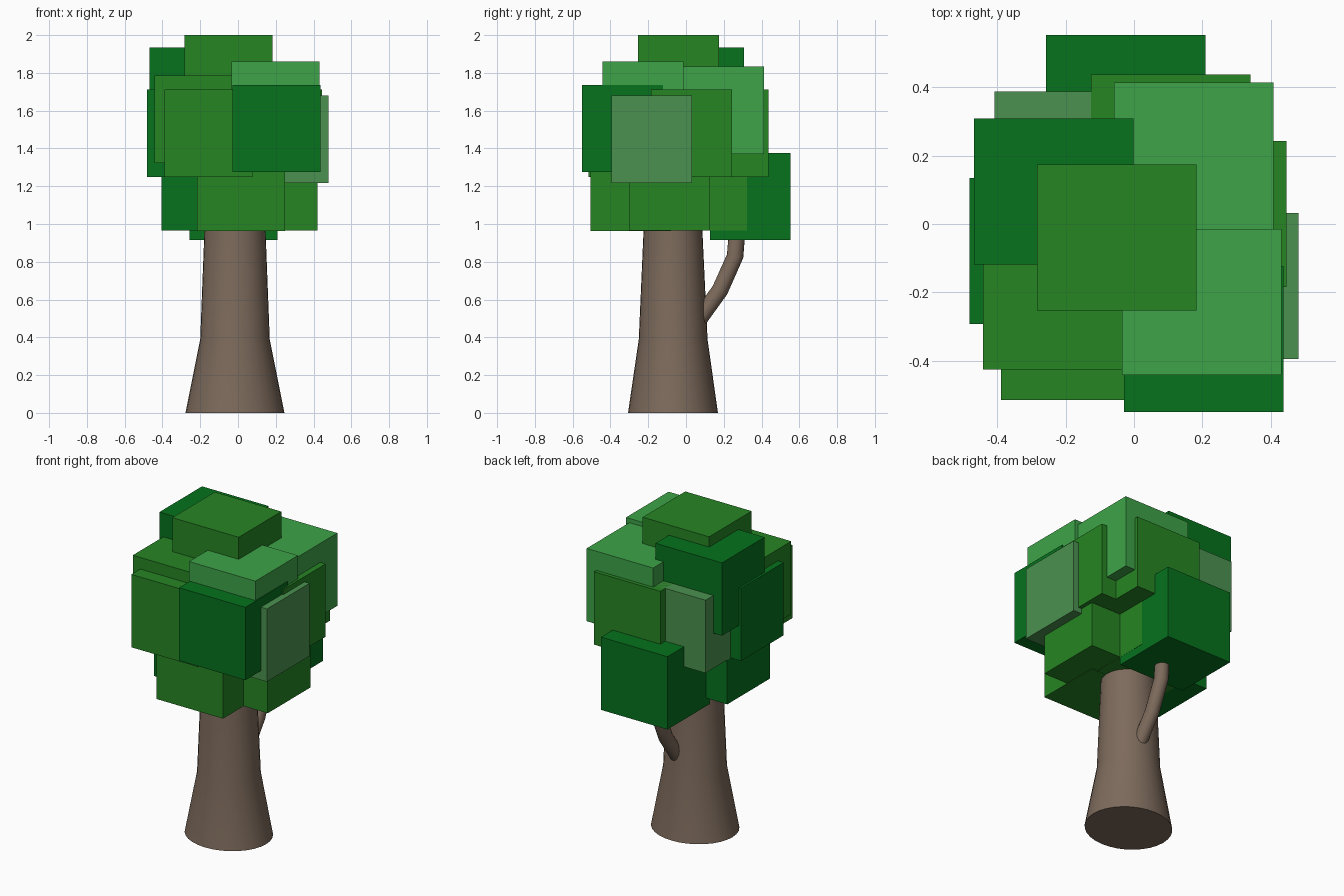
import bpy, bmesh, math
from mathutils import Vector

if "Cube" in bpy.data.objects:
    bpy.data.objects.remove(bpy.data.objects["Cube"])


def material(name, rgb):
    m = bpy.data.materials.new(name)
    m.diffuse_color = [(c / 255) ** 2.2 for c in rgb] + [1]
    m.use_nodes = True
    m.node_tree.nodes["Principled BSDF"].inputs["Base Color"].default_value = m.diffuse_color
    return m


BARK = material("bark", (124, 106, 92))
MID = material("leaf_mid", (42, 132, 40))
DARK = material("leaf_dark", (14, 114, 35))
LIGHT = material("leaf_light", (64, 162, 74))
PALE = material("leaf_pale", (76, 144, 80))


def finish(name, bm, mat, smooth=False):
    bmesh.ops.recalc_face_normals(bm, faces=bm.faces)
    me = bpy.data.meshes.new(name)
    bm.to_mesh(me)
    bm.free()
    me.materials.append(mat)
    ob = bpy.data.objects.new(name, me)
    bpy.context.collection.objects.link(ob)
    if smooth:
        bpy.ops.object.select_all(action='DESELECT')
        ob.select_set(True)
        bpy.context.view_layer.objects.active = ob
        bpy.ops.object.shade_smooth_by_angle(angle=math.radians(40))
    return ob


def loft(name, rings, sides, mat):
    """Join rings of (centre, axis_u, axis_v) into a capped tube."""
    bm = bmesh.new()
    loops = []
    for c, u, v in rings:
        angles = [2 * math.pi * i / sides for i in range(sides)]
        loops.append([bm.verts.new(c + u * math.cos(a) + v * math.sin(a)) for a in angles])
    for a, b in zip(loops, loops[1:]):
        for i in range(sides):
            j = (i + 1) % sides
            bm.faces.new((a[i], a[j], b[j], b[i]))
    bm.faces.new(loops[0])
    bm.faces.new(loops[-1])
    return finish(name, bm, mat, True)


# Trunk: flared base, slim upper part (z, centre x, centre y, radius x, radius y)
profile = [(0, -.016, -.069, .262, .238), (.39, -.016, -.068, .184, .182),
           (.96, -.016, -.069, .162, .156), (1.3, -.016, -.069, .148, .142)]
loft("trunk", [(Vector((x, y, z)), Vector((rx, 0, 0)), Vector((0, ry, 0)))
               for z, x, y, rx, ry in profile], 32, BARK)

# Bent side branch at the back
path = [Vector((.015, y, z)) for y, z in
        [(.05, .47), (.18, .65), (.26, .83), (.28, 1.08)]]
rings = []
for i, p in enumerate(path):
    t = (path[min(i + 1, 3)] - path[max(i - 1, 0)]).normalized()
    u = Vector((1, 0, 0))
    rings.append((p, u * .042, t.cross(u) * .044))
loft("branch", rings, 16, BARK)

# Leaf blocks: all one size, placed by (min x, min y, top z)
SIZE = Vector((.466, .427, .462))
blocks = [
    (-.284, -.253, 2.0, MID), (-.058, -.014, 1.833, LIGHT),
    (-.035, -.441, 1.86, LIGHT), (-.468, -.119, 1.935, DARK),
    (-.441, -.425, 1.785, MID), (-.388, -.515, 1.712, MID),
    (-.029, -.550, 1.737, DARK), (.014, -.395, 1.679, PALE),
    (-.021, -.184, 1.712, MID), (-.126, .010, 1.712, MID),
    (-.408, -.040, 1.712, PALE), (-.481, -.292, 1.712, DARK),
    (-.257, .126, 1.377, DARK), (-.405, -.262, 1.428, DARK),
    (-.217, -.506, 1.426, MID), (-.046, -.302, 1.428, MID),
    (-.256, -.105, 1.427, MID),
]
for n, (x, y, top, mat) in enumerate(blocks):
    bm = bmesh.new()
    bmesh.ops.create_cube(bm, size=1)
    bmesh.ops.scale(bm, vec=SIZE, verts=bm.verts)
    bmesh.ops.translate(bm, vec=Vector((x, y, top - SIZE.z)) + Vector((SIZE.x, SIZE.y, SIZE.z)) / 2,
                        verts=bm.verts)
    finish(f"leaf_block_{n + 1:02d}", bm, mat)
